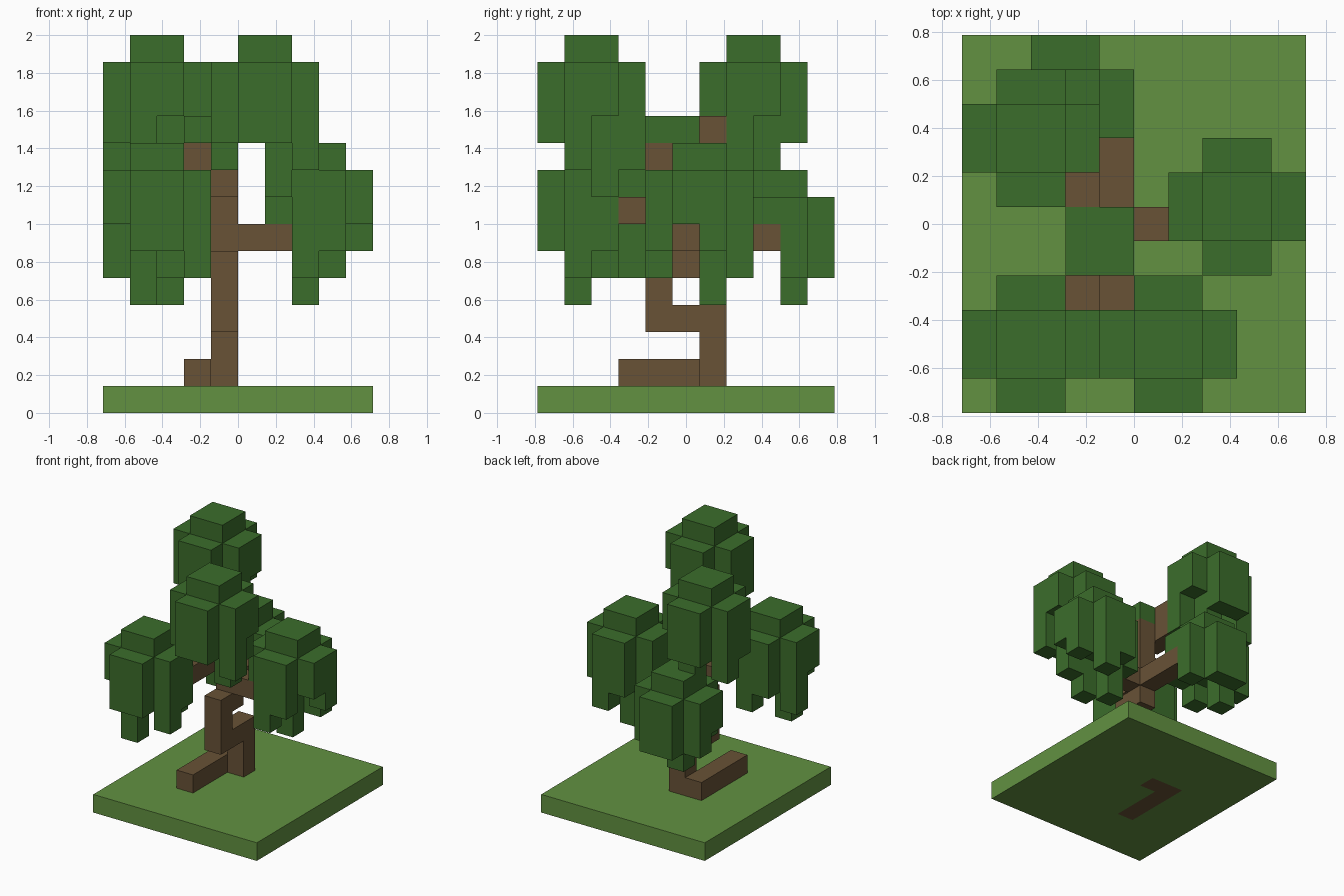
import bpy
import bmesh
from math import radians
from mathutils import Vector

UNIT = 1 / 7  # edge of one block

old = bpy.data.objects.get("Cube")
if old:
    bpy.data.objects.remove(old, do_unlink=True)


def material(name, rgb):
    mat = bpy.data.materials.new(name)
    mat.use_nodes = True
    mat.diffuse_color = (*rgb, 1)
    mat.node_tree.nodes["Principled BSDF"].inputs["Base Color"].default_value = (*rgb, 1)
    return mat


leaf = material("leaf green", (0.044, 0.153, 0.024))
grass = material("grass green", (0.122, 0.283, 0.053))
bark = material("bark brown", (0.138, 0.084, 0.037))


def block(x, y, z):
    """All cells in the half-open ranges x, y, z."""
    return {(i, j, k) for i in range(*x) for j in range(*y) for k in range(*z)}


def build(name, cells, mat):
    """Skin a set of cells with their outer faces and merge the flat areas."""
    bm = bmesh.new()
    verts = {}

    def corner(p):
        key = tuple(round(c * 2) for c in p)
        if key not in verts:
            verts[key] = bm.verts.new(((p[0]) * UNIT, p[1] * UNIT, p[2] * UNIT))
        return verts[key]

    for cell in sorted(cells):
        centre = Vector(cell) + Vector((0.5, 0, 0.5))
        for axis in range(3):
            for sign in (-1, 1):
                step = Vector((0, 0, 0))
                step[axis] = sign
                if tuple(int(a + b) for a, b in zip(cell, step)) in cells:
                    continue
                u = Vector((0, 0, 0))
                u[(axis + 1) % 3] = 0.5
                v = step.cross(u)
                mid = centre + step / 2
                bm.faces.new([corner(mid + a * u + b * v)
                              for a, b in ((-1, -1), (1, -1), (1, 1), (-1, 1))])
    bmesh.ops.dissolve_limit(bm, angle_limit=radians(1), verts=bm.verts[:], edges=bm.edges[:])
    bmesh.ops.triangulate(bm, faces=[f for f in bm.faces if len(f.verts) > 4])
    mesh = bpy.data.meshes.new(name)
    bm.to_mesh(mesh)
    bm.free()
    mesh.materials.append(mat)
    obj = bpy.data.objects.new(name, mesh)
    bpy.context.collection.objects.link(obj)
    return obj


# Crooked trunk with its root sunk into the ground
trunk = block((-2, -1), (-2, 2), (0, 2))
trunk |= block((-1, 0), (1, 2), (0, 4))
trunk |= block((-1, 0), (-1, 2), (3, 4))
trunk |= block((-1, 0), (-1, 0), (3, 6))
trunk |= block((-1, 0), (0, 1), (5, 10))

# Branches, one to each clump of leaves
branches = {
    "left_branch": block((0, 2), (0, 1), (6, 7)),
    "back_branch": block((-1, 0), (1, 4), (6, 7)),
    "front_right_branch": block((-2, -1), (-2, 1), (7, 8)),
    "front_left_branch": block((-1, 0), (-1, 0), (8, 10)) | block((-1, 0), (-2, -1), (9, 10)),
    "back_right_branch": block((-2, -1), (0, 2), (9, 10)) | block((-2, -1), (1, 2), (10, 11)),
}
wood = trunk.union(*branches.values())

build("ground", block((-5, 5), (-5, 6), (0, 1)) - wood, grass)
build("trunk_and_branches", wood, bark)


def clump(x, y, top, drops, hang, hang_drop):
    """Rounded clump: 2x2 crown, eight side columns, one hanging strand.
    drops: column lengths for front, left, back and right sides."""
    cells = block((x, x + 2), (y, y + 2), (top - 3, top))
    spots = [(0, -1), (1, -1), (2, 0), (2, 1), (0, 2), (1, 2), (-1, 0), (-1, 1)]
    for (i, j), drop in zip(spots, drops):
        cells |= block((x + i, x + i + 1), (y + j, y + j + 1), (top - drop, top - 1))
    i, j = x + hang[0], y + hang[1]
    return cells | block((i, i + 1), (j, j + 1), (top - hang_drop, top))


foliage = {
    "front_right_leaves": clump(-4, -4, 10, (4, 4, 5, 4, 4, 5, 3, 5), (0, 0), 6),
    "front_left_leaves": clump(0, -4, 14, (4, 4, 5, 3, 4, 5, 4, 5), (1, 1), 6),
    "back_right_leaves": clump(-4, 2, 14, (4, 3, 5, 3, 4, 4, 4, 5), (1, 1), 6),
    "left_leaves": clump(2, 0, 10, (5, 4, 3, 4, 4, 5, 4, 4), (0, 1), 6),
    "back_leaves": clump(-3, 3, 9, (4, 3, 2, 4, 4, 4, 3, 4), (0, 1), 5),
    "centre_leaves": block((-2, 0), (-1, 1), (10, 11)),
}
used = set(wood)
for name, cells in foliage.items():
    build(name, cells - used, leaf)
    used |= cells
